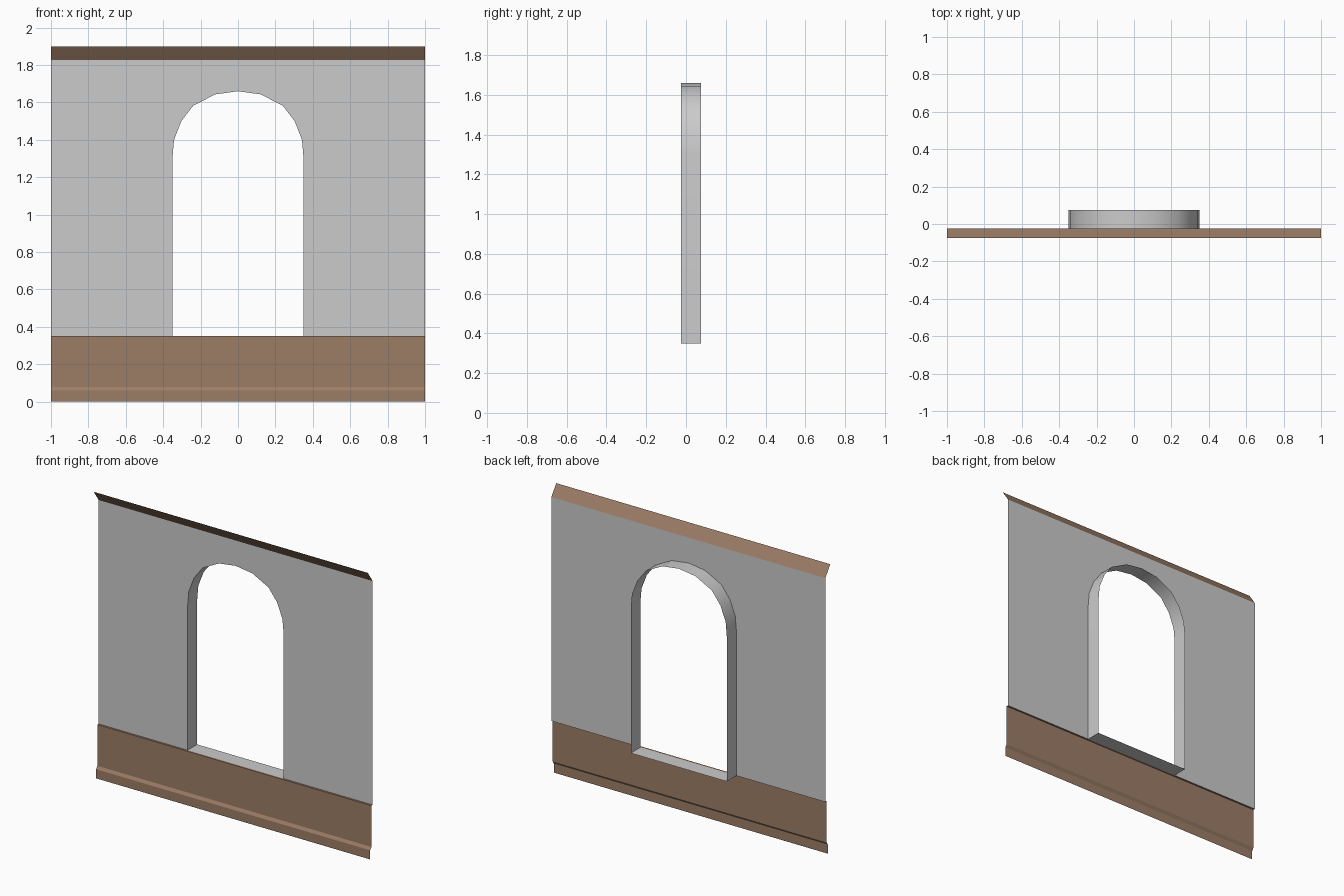
import bpy, math

if "Cube" in bpy.data.objects:
    bpy.data.objects.remove(bpy.data.objects["Cube"])

WALL_Y, BACK_Y = -0.025, 0.075
BASE_Z, TOP_Z = 0.35, 1.827


def material(name, rgb):
    m = bpy.data.materials.new(name)
    m.diffuse_color = (*rgb, 1.0)
    m.use_nodes = True
    m.node_tree.nodes["Principled BSDF"].inputs["Base Color"].default_value = m.diffuse_color
    return m


grey = material("grey_plaster", (0.60, 0.60, 0.60))
brown = material("brown_wood", (0.335, 0.207, 0.134))


def make(name, verts, faces, mat, smooth=False):
    me = bpy.data.meshes.new(name)
    me.from_pydata(verts, [], faces)
    me.materials.append(mat)
    ob = bpy.data.objects.new(name, me)
    bpy.context.collection.objects.link(ob)
    if smooth:
        bpy.context.view_layer.objects.active = ob
        ob.select_set(True)
        bpy.ops.object.shade_smooth_by_angle(angle=math.radians(35))
        ob.select_set(False)
    return ob


def trim(name, profile):
    """Run a (y, z) profile, listed bottom to top, along the wall's width."""
    verts = [(x, y, z) for y, z in profile for x in (-1, 1)]
    faces = [(2 * i, 2 * i + 1, 2 * i + 3, 2 * i + 2) for i in range(len(profile) - 1)]
    return make(name, verts, faces, brown)


# Arch outline: right half from sill to crown, then mirrored
half = [(0.35, BASE_Z), (0.35, 1.31), (0.342, 1.40), (0.303, 1.50),
        (0.24, 1.582), (0.122, 1.643), (0, 1.66)]
arch = half + [(-x, z) for x, z in reversed(half[:-1])]

# Wall sheet: two mirrored halves around the opening
right = half + [(0, TOP_Z), (1, TOP_Z), (1, BASE_Z)]
n = len(right)
verts = [(s * x, WALL_Y, z) for s in (1, -1) for x, z in right]
make("wall", verts, [tuple(reversed(range(n))), tuple(range(n, 2 * n))], grey)

# Reveal lining the opening, including the sill
verts = [(x, y, z) for x, z in arch for y in (WALL_Y, BACK_Y)]
k = len(arch)
faces = []
for i in range(k):
    j = (i + 1) % k
    faces.append((2 * i, 2 * i + 1, 2 * j + 1, 2 * j))
make("window_reveal", verts, faces, grey, smooth=True)

# Baseboard with a sloped step, and slanted crown moulding
trim("baseboard", [(-0.05, 0), (-0.05, 0.06), (-0.038, 0.078),
                   (-0.038, BASE_Z), (WALL_Y, BASE_Z)])
trim("crown_moulding", [(WALL_Y, TOP_Z), (-0.075, 1.90)])
